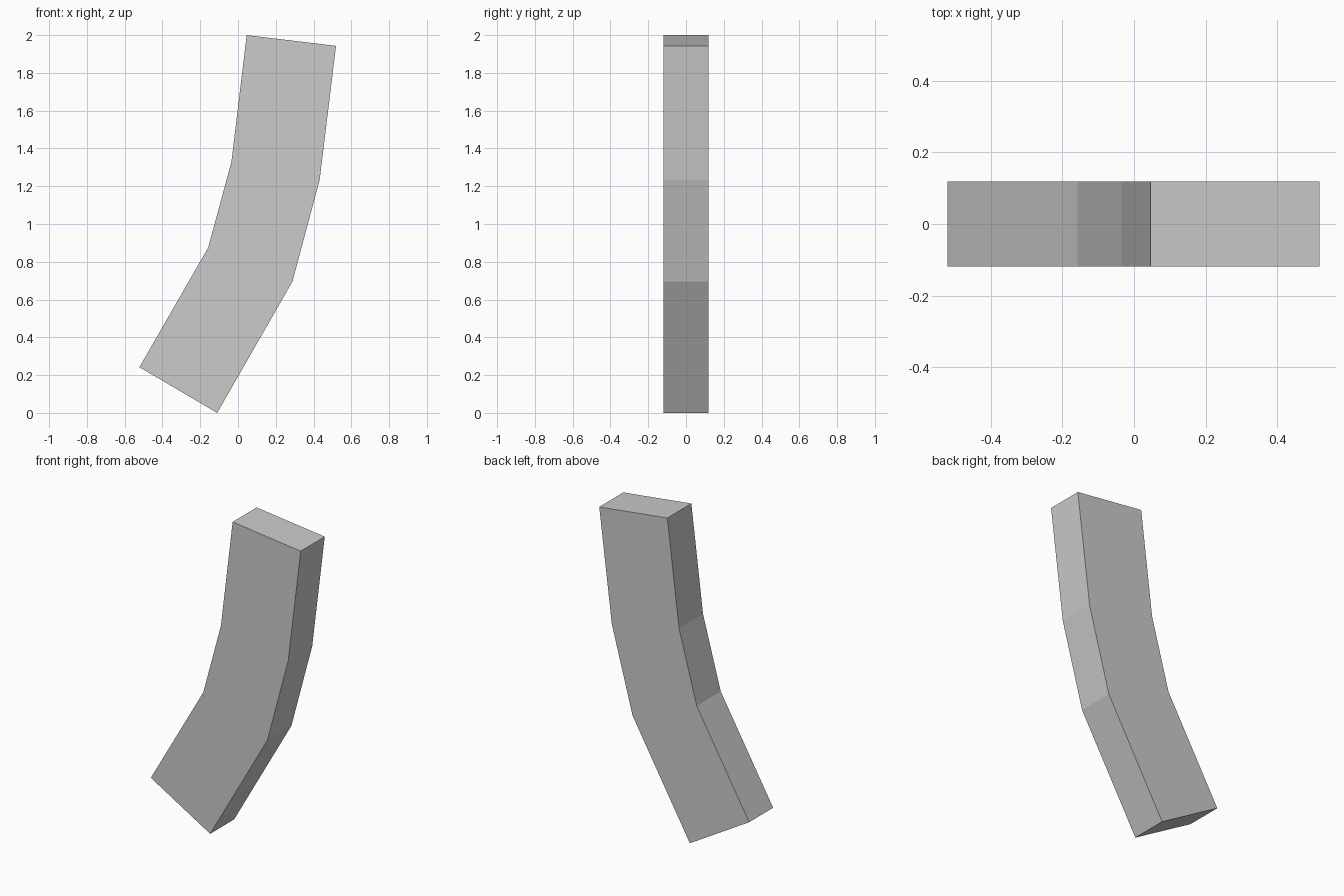
import bpy, bmesh

if "Cube" in bpy.data.objects:
    bpy.data.objects.remove(bpy.data.objects["Cube"])

HALF_DEPTH = 0.119

# Left and right outline points (x, z) of the bent bar, bottom to top
stations = [
    ((-0.522, 0.242), (-0.11, 0.0)),
    ((-0.158, 0.875), (0.288, 0.695)),
    ((-0.035, 1.328), (0.432, 1.232)),
    ((0.046, 2.0), (0.519, 1.943)),
]

bm = bmesh.new()

# One rectangular cross-section per station
rings = []
for (lx, lz), (rx, rz) in stations:
    corners = [(lx, -HALF_DEPTH, lz), (rx, -HALF_DEPTH, rz),
               (rx, HALF_DEPTH, rz), (lx, HALF_DEPTH, lz)]
    rings.append([bm.verts.new(c) for c in corners])

# Side walls between neighbouring cross-sections
for low, high in zip(rings, rings[1:]):
    for i in range(4):
        j = (i + 1) % 4
        bm.faces.new((low[i], low[j], high[j], high[i]))

# End caps
bm.faces.new(rings[0][::-1])
bm.faces.new(rings[-1])
bmesh.ops.recalc_face_normals(bm, faces=bm.faces)

mesh = bpy.data.meshes.new("curved_bar")
bm.to_mesh(mesh)
bm.free()
bpy.context.collection.objects.link(bpy.data.objects.new("curved_bar", mesh))
